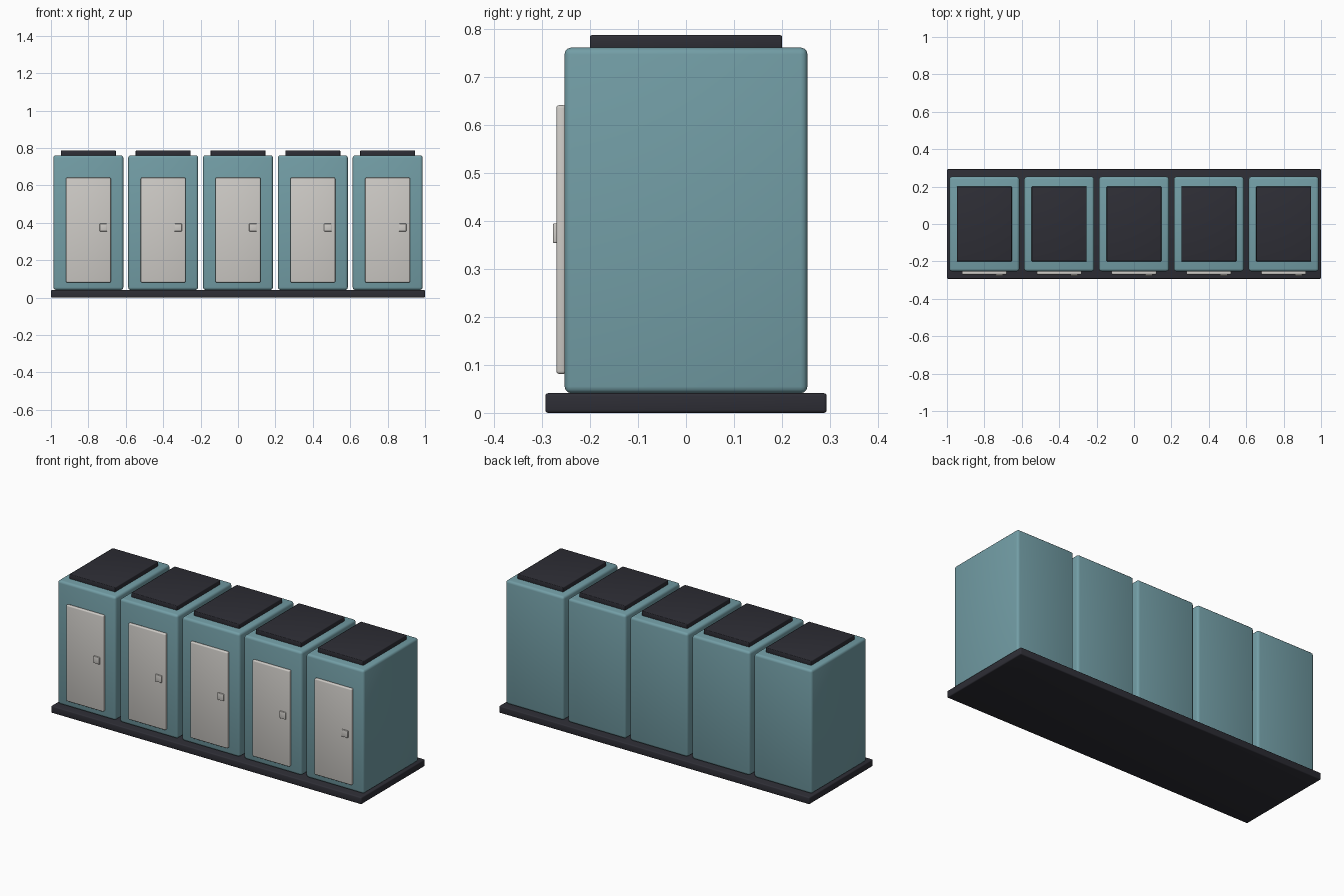
import bpy

# Remove the default object
cube = bpy.data.objects.get("Cube")
if cube:
    bpy.data.objects.remove(cube, do_unlink=True)


def make_material(name, rgb):
    mat = bpy.data.materials.new(name)
    mat.use_nodes = True
    colour = (*rgb, 1.0)
    mat.diffuse_color = colour
    mat.node_tree.nodes["Principled BSDF"].inputs["Base Color"].default_value = colour
    return mat


teal = make_material("teal plastic", (0.17, 0.34, 0.38))
dark = make_material("dark charcoal", (0.027, 0.027, 0.036))
pale = make_material("pale grey", (0.62, 0.60, 0.57))


def rounded_box(name, low, high, bevel, mat, segments=3):
    """Box between two corners with softly rounded edges."""
    centre = [(a + b) / 2 for a, b in zip(low, high)]
    size = [b - a for a, b in zip(low, high)]
    bpy.ops.mesh.primitive_cube_add(size=1, location=centre)
    obj = bpy.context.object
    obj.name = name
    obj.scale = size
    bpy.ops.object.transform_apply(location=False, rotation=False, scale=True)
    obj.data.materials.append(mat)
    mod = obj.modifiers.new("Rounded edges", "BEVEL")
    mod.width = bevel
    mod.segments = segments
    mod.limit_method = "ANGLE"
    bpy.ops.object.modifier_apply(modifier=mod.name)
    bpy.ops.object.shade_smooth_by_angle()
    return obj


# Shared base slab
rounded_box("base_slab", (-1, -0.293, 0), (1, 0.293, 0.041), 0.006, dark)

# Row of five booths, each with a roof panel, door and handle
for i in range(5):
    x = (i - 2) * 0.4
    n = i + 1
    rounded_box(f"booth_body_{n}", (x - 0.187, -0.253, 0.041),
                (x + 0.187, 0.253, 0.761), 0.014, teal)
    rounded_box(f"roof_panel_{n}", (x - 0.147, -0.2, 0.757),
                (x + 0.147, 0.2, 0.787), 0.004, dark)
    rounded_box(f"door_{n}", (x - 0.12, -0.27, 0.081),
                (x + 0.12, -0.25, 0.641), 0.006, pale)
    rounded_box(f"door_handle_{n}", (x + 0.06, -0.277, 0.354),
                (x + 0.1, -0.262, 0.395), 0.003, pale)
